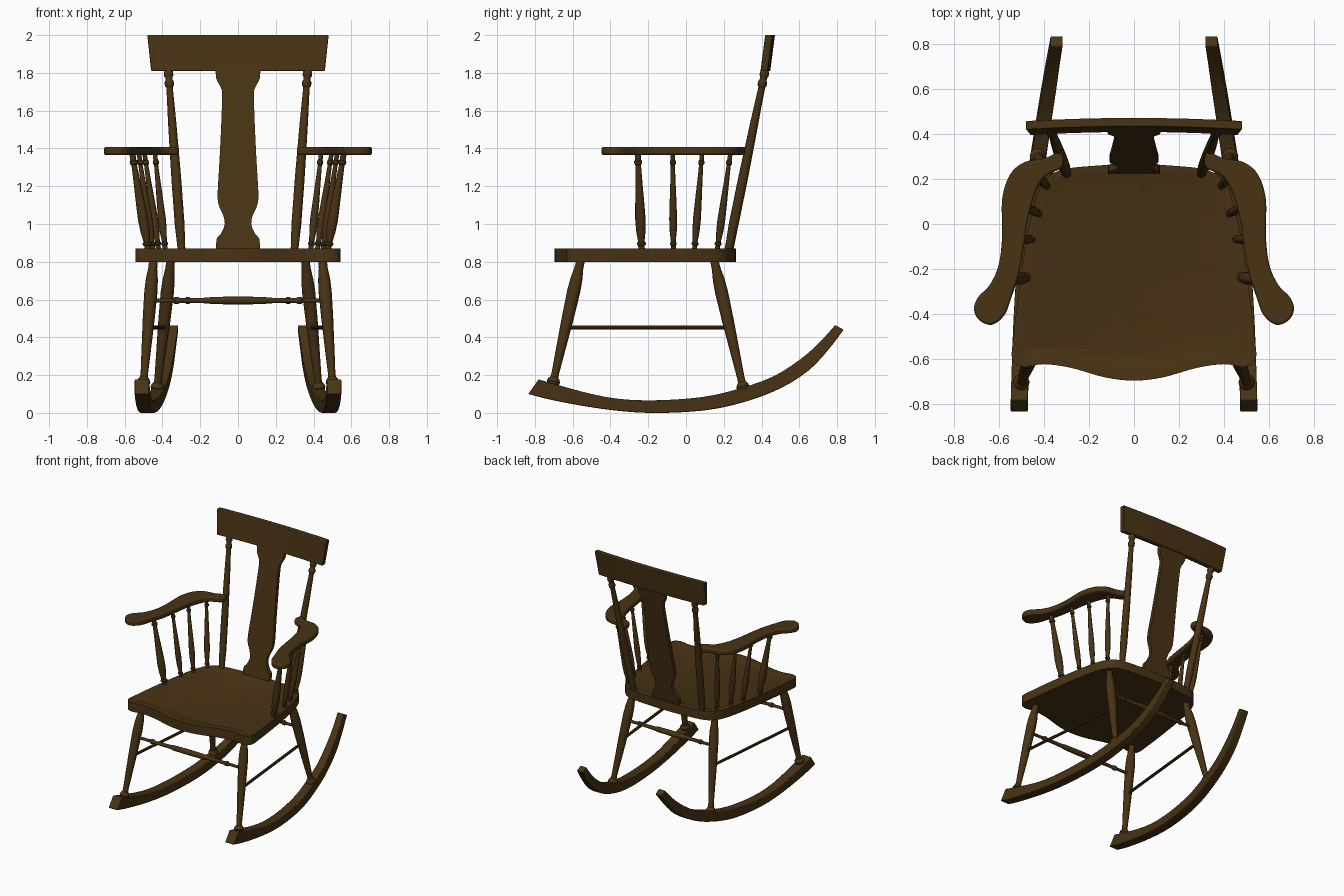
import bpy, bmesh, math
from mathutils import Vector

if "Cube" in bpy.data.objects:
    bpy.data.objects.remove(bpy.data.objects["Cube"])

wood = bpy.data.materials.new("dark brown wood")
wood.diffuse_color = (0.065, 0.033, 0.007, 1)
wood.use_nodes = True
wood.node_tree.nodes["Principled BSDF"].inputs["Base Color"].default_value = wood.diffuse_color


def finish(bm, name, bevel=0, angle=35):
    """Turn a bmesh into a named, smooth-by-angle wooden object."""
    bmesh.ops.recalc_face_normals(bm, faces=bm.faces)
    me = bpy.data.meshes.new(name)
    bm.to_mesh(me)
    bm.free()
    me.materials.append(wood)
    me.shade_smooth()
    me.set_sharp_from_angle(angle=math.radians(angle))
    ob = bpy.data.objects.new(name, me)
    bpy.context.collection.objects.link(ob)
    if bevel:
        m = ob.modifiers.new("rounded edges", 'BEVEL')
        m.width, m.segments = bevel, 2
        m.limit_method, m.angle_limit = 'ANGLE', math.radians(60)
    return ob


def spline(pts, n=4, closed=False):
    """Catmull-Rom curve through points of any dimension."""
    k, out = len(pts), []
    get = (lambda i: pts[i % k]) if closed else (lambda i: pts[max(0, min(k - 1, i))])
    for i in range(k if closed else k - 1):
        a, b, c, d = (get(i + j) for j in (-1, 0, 1, 2))
        for s in range(n):
            t = s / n
            out.append(tuple(0.5 * (2*q + (r - p)*t + (2*p - 5*q + 4*r - u)*t*t
                                    + (3*q - p - 3*r + u)*t**3)
                             for p, q, r, u in zip(a, b, c, d)))
    if not closed:
        out.append(tuple(pts[-1]))
    return out


def loft(name, rings, bevel=0):
    """Skin a list of closed rings, with end caps."""
    bm = bmesh.new()
    vs = [[bm.verts.new(p) for p in r] for r in rings]
    n = len(vs[0])
    for a, b in zip(vs, vs[1:]):
        for i in range(n):
            bm.faces.new((a[i], a[(i+1) % n], b[(i+1) % n], b[i]))
    bm.faces.new(vs[0][::-1])
    bm.faces.new(vs[-1])
    return finish(bm, name, bevel)


def turned(name, p0, p1, profile, seg=14):
    """Lathe-turned rod from p0 to p1; profile = (fraction, radius)."""
    p0, p1 = Vector(p0), Vector(p1)
    q = (p1 - p0).to_track_quat('Z', 'Y')
    rings = []
    for t, r in profile:
        c = p0.lerp(p1, t)
        rings.append([c + q @ Vector((r*math.cos(2*math.pi*i/seg), r*math.sin(2*math.pi*i/seg), 0))
                      for i in range(seg)])
    return loft(name, rings)


def slab(name, outline, z0, z1, bevel):
    return loft(name, [[(x, y, z) for x, y in outline] for z in (z0, z1)], bevel)


# seat: half outline mirrored, with a shallow dish on top
half = [(0, -.695), (.13, -.68), (.28, -.638), (.40, -.622), (.49, -.634), (.54, -.60),
        (.535, -.50), (.515, -.33), (.485, -.12), (.45, .06), (.405, .18), (.33, .238),
        (.18, .258), (0, .265)]
outline = spline(half + [(-x, y) for x, y in half[-2:0:-1]], 4, True)
bm = bmesh.new()
low = [bm.verts.new((x, y, .80)) for x, y in outline]
high = [bm.verts.new((x, y, .87)) for x, y in outline]
n = len(outline)
for i in range(n):
    bm.faces.new((low[i], low[(i+1) % n], high[(i+1) % n], high[i]))
bm.faces.new(low[::-1])
top = bm.faces.new(high)
bm.normal_update()
bmesh.ops.inset_region(bm, faces=[top], thickness=.045)
bmesh.ops.inset_region(bm, faces=[top], thickness=.025, depth=-.01)
finish(bm, "seat", .008)

# turning profiles
LEG = [(0, .022), (.03, .024), (.04, .03), (.065, .036), (.085, .03), (.10, .021), (.13, .02),
       (.30, .025), (.55, .032), (.75, .035), (.84, .032), (.92, .024), (1, .022)]
SPINDLE = [(0, .013), (.05, .013), (.06, .018), (.08, .018), (.09, .013), (.20, .019), (.32, .021),
           (.5, .018), (.75, .013), (.88, .011), (.89, .016), (.92, .016), (.93, .012), (1, .012)]
POST = [(0, .02), (.06, .022), (.15, .026), (.4, .026), (.7, .022), (.89, .017), (.90, .024),
        (.92, .025), (.93, .019), (.945, .019), (.955, .025), (.975, .024), (.985, .018), (1, .018)]
CROSS = [(0, .011), (.13, .011), (.14, .018), (.16, .018), (.17, .012), (.33, .015), (.35, .019),
         (.5, .021), (.65, .019), (.67, .015), (.83, .012), (.84, .018), (.86, .018), (.87, .011),
         (1, .011)]
PLAIN = [(0, .011), (1, .011)]

# rocker stations: bottom y, z, top y, z, centre x, half width
ROCKER = [(-.835, .10, -.78, .178, .509, .038), (-.70, .066, -.68, .148, .506, .038),
          (-.45, .022, -.43, .085, .497, .038), (-.20, 0, -.20, .066, .483, .037),
          (.09, .012, .08, .083, .455, .036), (.31, .058, .28, .128, .425, .034),
          (.50, .13, .46, .192, .397, .032), (.65, .225, .60, .28, .374, .030),
          (.75, .33, .70, .366, .358, .028), (.835, .44, .79, .465, .343, .027)]

# armrest outline (right side)
ARM = [(.71, -.38), (.692, -.325), (.64, -.27), (.60, -.18), (.585, -.05), (.585, .11), (.55, .22),
       (.485, .275), (.40, .29), (.335, .318), (.315, .30), (.32, .25), (.395, .21), (.44, .13),
       (.47, .02), (.49, -.11), (.51, -.22), (.545, -.33), (.575, -.405), (.63, -.447), (.685, -.428)]

# arm spindles: bottom x, y, top x, y, thickness
SPINDLES = [(.475, -.235, .56, -.255, 1.35), (.45, -.067, .525, -.07, 1),
            (.42, .045, .495, .085, 1), (.385, .165, .44, .235, 1)]

for s, side in ((-1, "left"), (1, "right")):
    rings = []
    for yb, zb, yt, zt, x, w in spline(ROCKER, 3):
        rings.append([(s*(x-w), yb, zb), (s*(x+w), yb, zb), (s*(x+w), yt, zt), (s*(x-w), yt, zt)])
    loft("rocker_" + side, rings, .005)

    turned("front_leg_" + side, (s*.503, -.712, .12), (s*.447, -.555, .82), LEG)
    turned("back_leg_" + side, (s*.432, .312, .09), (s*.355, .147, .82), LEG)
    turned("side_stretcher_" + side, (s*.477, -.635, .453), (s*.392, .23, .453), PLAIN, 10)

    slab("armrest_" + side, spline([(s*x, y) for x, y in ARM], 4, True), 1.365, 1.408, .01)
    for i, (x0, y0, x1, y1, k) in enumerate(SPINDLES):
        turned(f"arm_spindle_{side}_{i+1}", (s*x0, y0, .86), (s*x1, y1, 1.375),
               [(t, r*k) for t, r in SPINDLE], 12)
    turned("back_post_" + side, (s*.298, .222, .85), (s*.37, .422, 1.83), POST)

# cross stretchers between the legs
turned("front_stretcher", (-.465, -.605, .595), (.465, -.605, .595), CROSS, 12)
turned("back_stretcher", (-.38, .198, .595), (.38, .198, .595), CROSS, 12)

# back splat: (height, half width) silhouette, leaning back
SPLAT = [(.86, .115), (.92, .113), (.95, .09), (1.0, .07), (1.05, .08), (1.10, .102), (1.16, .108),
         (1.3, .10), (1.5, .09), (1.68, .084), (1.72, .09), (1.77, .115), (1.83, .118)]
rings = []
for z, w in spline(SPLAT, 3):
    y = .238 + (z - .87) * .195
    rings.append([(-w, y-.015, z), (w, y-.015, z), (w, y+.015, z), (-w, y+.015, z)])
loft("back_splat", rings)

# crest rail: bowed and flared board
rings = []
for i in range(17):
    u = i / 8 - 1
    bow = .014 * (1 - u*u)
    rings.append([(u*.46, .394 + bow, 1.81), (u*.46, .432 + bow, 1.81),
                  (u*.48, .457 + bow, 2.0), (u*.48, .419 + bow, 2.0)])
loft("crest_rail", rings, .004)
